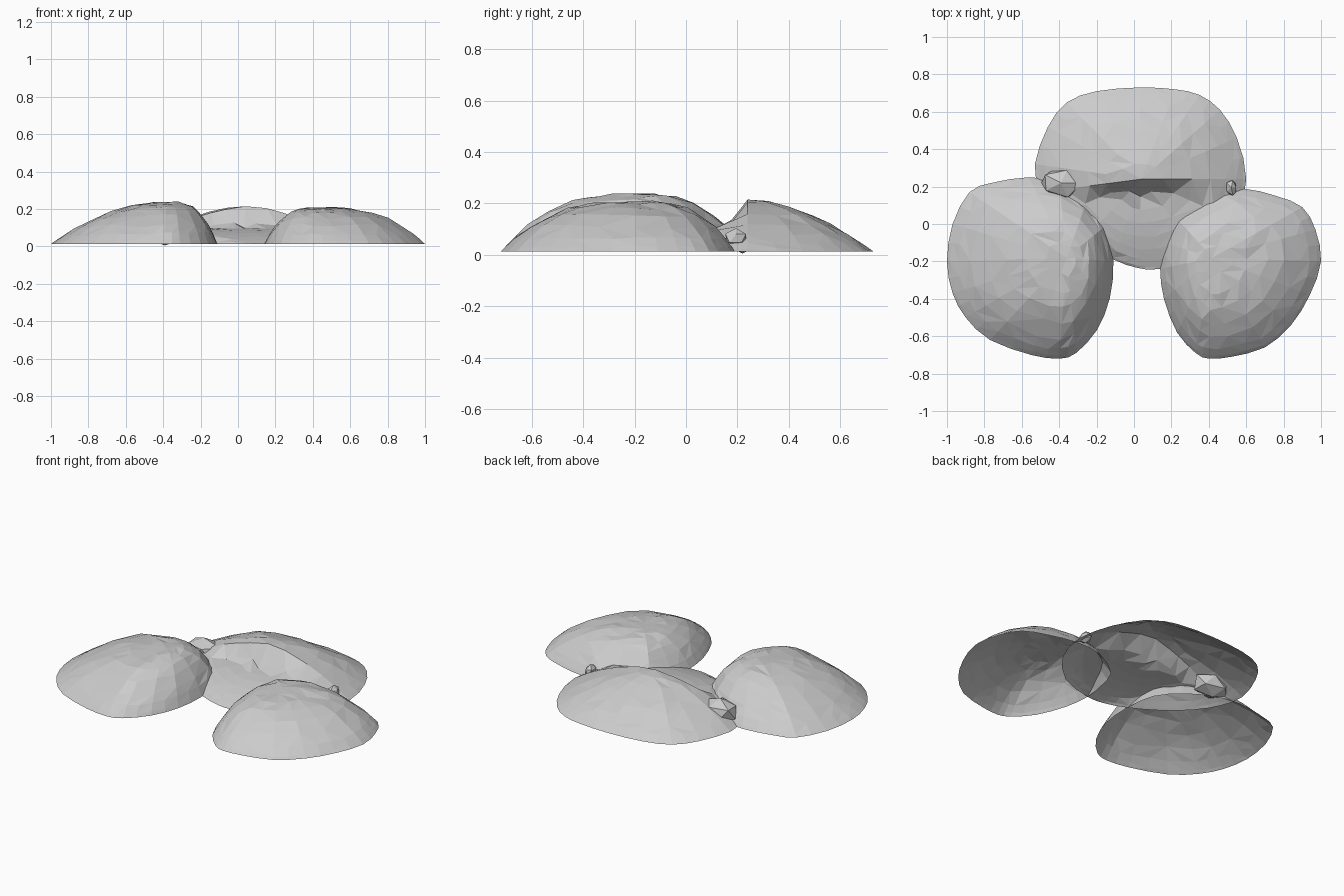
import bpy, bmesh, random
from mathutils import Vector

cube = bpy.data.objects.get("Cube")
if cube:
    bpy.data.objects.remove(cube)

random.seed(4)
RIM_Z = 0.013
RINGS = [0.97, 0.9, 0.79, 0.65, 0.5, 0.34, 0.18]

stone = bpy.data.materials.new("stone_grey")
stone.use_nodes = True
stone.diffuse_color = (0.6, 0.6, 0.6, 1)
bsdf = stone.node_tree.nodes["Principled BSDF"]
bsdf.inputs["Base Color"].default_value = (0.6, 0.6, 0.6, 1)
bsdf.inputs["Roughness"].default_value = 0.9


def finish(bm, name):
    mesh = bpy.data.meshes.new(name)
    bm.to_mesh(mesh)
    bm.free()
    mesh.materials.append(stone)
    obj = bpy.data.objects.new(name, mesh)
    bpy.context.scene.collection.objects.link(obj)


def rounded(points):
    """Double the outline points along a smooth closed curve."""
    pts = [Vector(p) for p in points]
    out = []
    for i, b in enumerate(pts):
        a, c, d = pts[i - 1], pts[(i + 1) % len(pts)], pts[(i + 2) % len(pts)]
        out += [b, (b + c) * 0.5625 - (a + d) * 0.0625]
    return out


def mound(name, outline, peak, height, power, outward=(1, 0), slope=0, trim=None):
    """Open faceted shell rising from an outline to an off-centre peak."""
    bm = bmesh.new()
    peak, outward = Vector(peak), Vector(outward)
    rim = rounded(outline)
    n = len(rim)
    loops = [[bm.verts.new((p.x, p.y, RIM_Z)) for p in rim]]
    for s in RINGS:
        step = 1 if s > 0.85 else 2 if s > 0.3 else 4
        jitter = 0.025 if s < 0.85 else 0.008
        loop = []
        for i in range(0, n, step):
            reach = rim[i] - peak
            bulge = power - slope * max(0, reach.normalized().dot(outward))
            t = s + random.uniform(-jitter, jitter)
            p = peak + reach * t
            z = RIM_Z + (height - RIM_Z) * (1 - t ** bulge)
            z += random.uniform(-0.2, 0.2) * jitter
            loop.append(bm.verts.new((p.x, p.y, trim(p, z) if trim else z)))
        loops.append(loop)
    # Stitch the rings, halving the count where they get coarser
    for outer, inner in zip(loops, loops[1:]):
        r = -(-len(outer) // len(inner))
        for j in range(len(inner)):
            a, b = inner[j], inner[(j + 1) % len(inner)]
            first, last = j * r, min(j * r + r, len(outer))
            arc = [outer[q % len(outer)] for q in range(first, last + 1)]
            turn = random.randrange(len(arc))
            for q, (u, v) in enumerate(zip(arc, arc[1:])):
                bm.faces.new((u, v, a if q < turn else b))
            bm.faces.new((arc[turn], b, a))
    top = bm.verts.new((peak.x, peak.y, height))
    last = loops[-1]
    for i in range(len(last)):
        bm.faces.new((last[i], last[(i + 1) % len(last)], top))
    bmesh.ops.recalc_face_normals(bm, faces=bm.faces)
    if sum(f.normal.z for f in bm.faces) < 0:
        bmesh.ops.reverse_faces(bm, faces=bm.faces)
    finish(bm, name)


def chip(name, centre, size):
    """Small broken piece wedged between the mounds."""
    bm = bmesh.new()
    bmesh.ops.create_icosphere(bm, subdivisions=1, radius=1)
    for v in bm.verts:
        k = random.uniform(0.85, 1.0)
        v.co = Vector(c + q * s * k for c, q, s in zip(centre, v.co, size))
    finish(bm, name)


# Counter-clockwise rims of the three mounds
right_rim = [(-.11, -.2), (-.14, 0), (-.25, .13), (-.4, .22), (-.56, .25), (-.76, .22),
             (-.88, .17), (-.97, 0), (-1, -.2), (-.97, -.37), (-.9, -.5), (-.77, -.62),
             (-.55, -.7), (-.4, -.72), (-.31, -.69), (-.2, -.57), (-.13, -.4)]
left_rim = [(1, -.2), (.97, -.03), (.9, .09), (.76, .15), (.58, .19), (.39, .17), (.21, .05),
            (.16, -.1), (.14, -.24), (.16, -.4), (.23, -.58), (.33, -.69), (.4, -.72),
            (.52, -.71), (.7, -.66), (.84, -.54), (.94, -.38)]
back_rim = [(.6, .24), (.55, .46), (.46, .61), (.35, .69), (.22, .72), (.03, .73),
            (-.2, .71), (-.36, .65), (-.46, .52), (-.53, .32), (-.5, .17), (-.42, .04),
            (-.28, -.09), (-.11, -.19), (.02, -.235), (.14, -.24), (.36, -.17), (.54, .02)]


def front_hollow(p, z):
    """Low shelf with a rounded lip, then a steep climb to the back ridge."""
    t = min(1, max(0, (p.y + 0.24) / 0.4))
    shelf = RIM_Z + 0.085 * (1 - (1 - t) ** 2)
    return min(z, shelf + 1.4 * max(0, p.y - 0.155))


mound("right_mound", right_rim, (-.36, -.18), .238, 2.9, (-1, 0), .8)
mound("left_mound", left_rim, (.42, -.18), .208, 2.9)
mound("back_mound", back_rim, (.04, .24), .215, 1.75, trim=front_hollow)
chip("left_chip", (.52, .195, .065), (.035, .05, .04))
chip("right_chip", (-.39, .22, .075), (.13, .09, .08))
